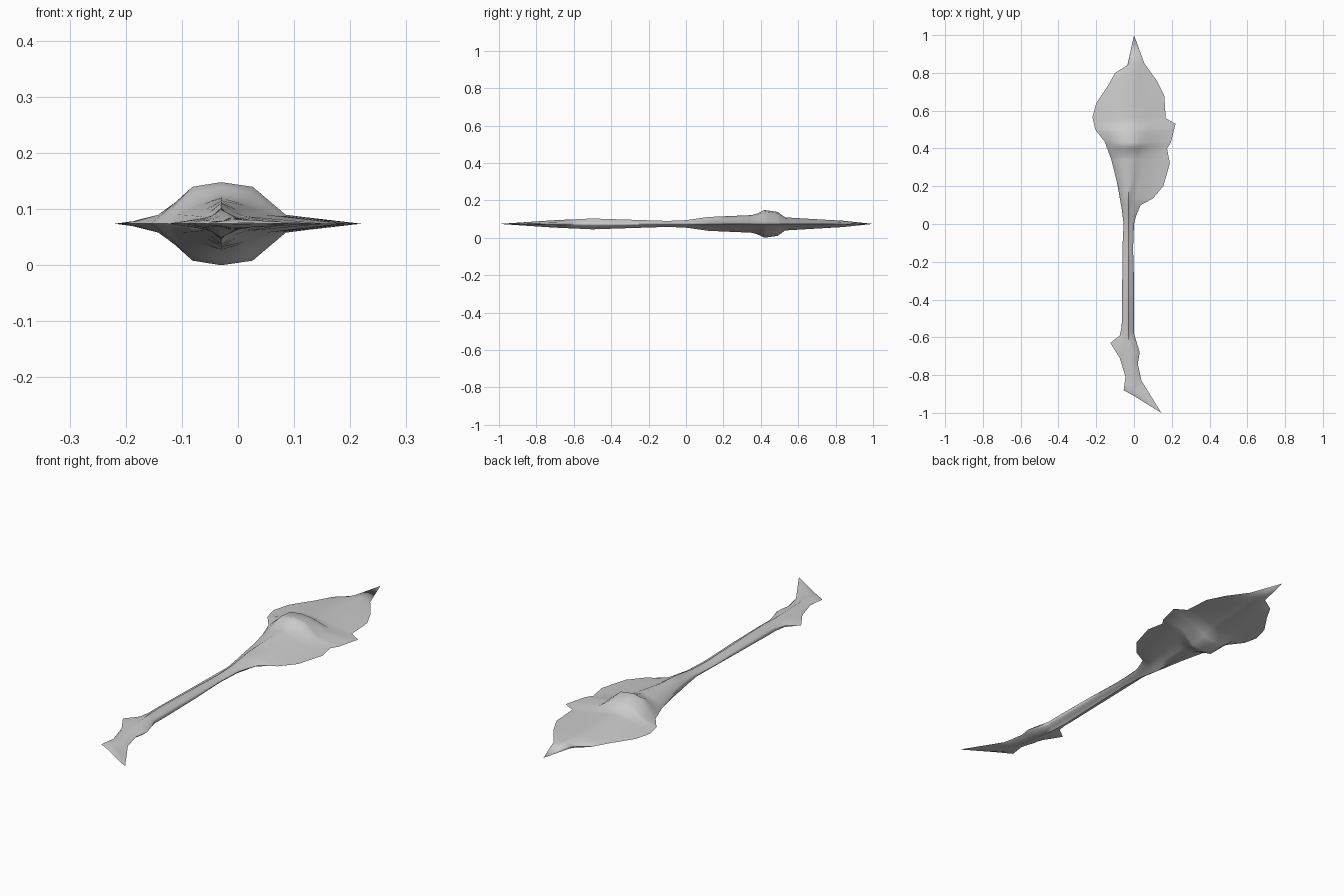
import bpy
import bmesh
import math

if "Cube" in bpy.data.objects:
    bpy.data.objects.remove(bpy.data.objects["Cube"], do_unlink=True)

MIDDLE_HEIGHT = .074

# Outline of the flat silhouette as (y, x), tail to tip
left_outline = [(-1, .145), (-.91, 0), (-.88, -.055), (-.81, -.045), (-.71, -.075),
                (-.63, -.125), (-.59, -.075), (-.54, -.065), (-.1, -.06), (0, -.055),
                (.08, -.065), (.22, -.09), (.34, -.12), (.435, -.155), (.5, -.205),
                (.565, -.22), (.64, -.2), (.73, -.14), (.8, -.1), (.84, -.035), (1, 0)]
right_outline = [(-1, .145), (-.83, .04), (-.74, .02), (-.68, .03), (-.58, 0), (-.3, 0),
                 (-.13, -.005), (0, 0), (.04, .01), (.1, .035), (.135, .1), (.2, .155),
                 (.32, .19), (.4, .175), (.43, .195), (.53, .22), (.56, .168),
                 (.68, .16), (.76, .12), (.85, .055), (1, 0)]
# Crest line, half thickness, core half width and core flatness along y
crest_line = [(-1, .145), (-.88, -.01), (-.8, -.01), (-.6, -.03), (.6, -.03), (1, 0)]
thickness = [(-1, 0), (-.85, .01), (-.7, .02), (-.5, .029), (-.1, .016), (0, .02),
             (.12, .037), (.35, .047), (.38, .055), (.42, .074), (.49, .064),
             (.53, .035), (.75, .022), (.84, .017), (1, 0)]
core_width = [(-1, .05), (-.6, .04), (-.5, .03), (0, .028), (.22, .055), (.34, .085),
              (.43, .115), (.53, .11), (.84, .06), (1, .04)]
flatness = [(-1, .5), (.1, .55), (.35, .75), (.42, .89), (.49, .89), (.6, .7), (1, .6)]


def sample(keys, y):
    """Linear value of a key list at y."""
    for (a, first), (b, second) in zip(keys, keys[1:]):
        if a <= y <= b:
            return first + (second - first) * (y - a) / (b - a)
    return keys[-1][1]


def section(y):
    """Upper half cross-section as (x, height), left edge to right edge."""
    left, right = sample(left_outline, y), sample(right_outline, y)
    crest = min(max(sample(crest_line, y), left), right)
    half, width = sample(thickness, y), sample(core_width, y)
    flat = sample(flatness, y)
    fin = min(half * .35, .016)
    core_left = max(crest - width, crest + (left - crest) * .85)
    core_right = min(crest + width, crest + (right - crest) * .85)
    return [(left, 0), (core_left, fin), ((core_left + crest) / 2, half * flat),
            (crest, half), ((core_right + crest) / 2, half * flat),
            (core_right, fin), (right, 0)]


def loft(bm, stations, side):
    """Skin one face of the blade, side = +1 above or -1 below."""
    rows = [[bm.verts.new((x, y, MIDDLE_HEIGHT + side * h)) for x, h in section(y)]
            for y in stations]
    for low, high in zip(rows, rows[1:]):
        for i in range(len(low) - 1):
            bm.faces.new((low[i], low[i + 1], high[i + 1], high[i]))


# Grey material
grey = bpy.data.materials.new("light grey")
grey.use_nodes = True
grey.diffuse_color = (.6, .6, .6, 1)
grey.node_tree.nodes["Principled BSDF"].inputs["Base Color"].default_value = (.6, .6, .6, 1)

# Blade with bulged core, shaft and forked tail as one closed skin
stations = sorted({y for keys in (left_outline, right_outline, thickness) for y, _ in keys})
bm = bmesh.new()
for side in (1, -1):
    loft(bm, stations, side)
bmesh.ops.remove_doubles(bm, verts=bm.verts, dist=.0005)
bmesh.ops.dissolve_degenerate(bm, edges=bm.edges, dist=.0001)
bmesh.ops.recalc_face_normals(bm, faces=bm.faces)
mesh = bpy.data.meshes.new("spear_blade_and_shaft")
bm.to_mesh(mesh)
bm.free()
mesh.materials.append(grey)
spear = bpy.data.objects.new("spear_blade_and_shaft", mesh)
bpy.context.collection.objects.link(spear)

# Smooth faces with a crisp rim
bpy.ops.object.select_all(action="DESELECT")
spear.select_set(True)
bpy.context.view_layer.objects.active = spear
bpy.ops.object.shade_smooth_by_angle(angle=math.radians(60))
